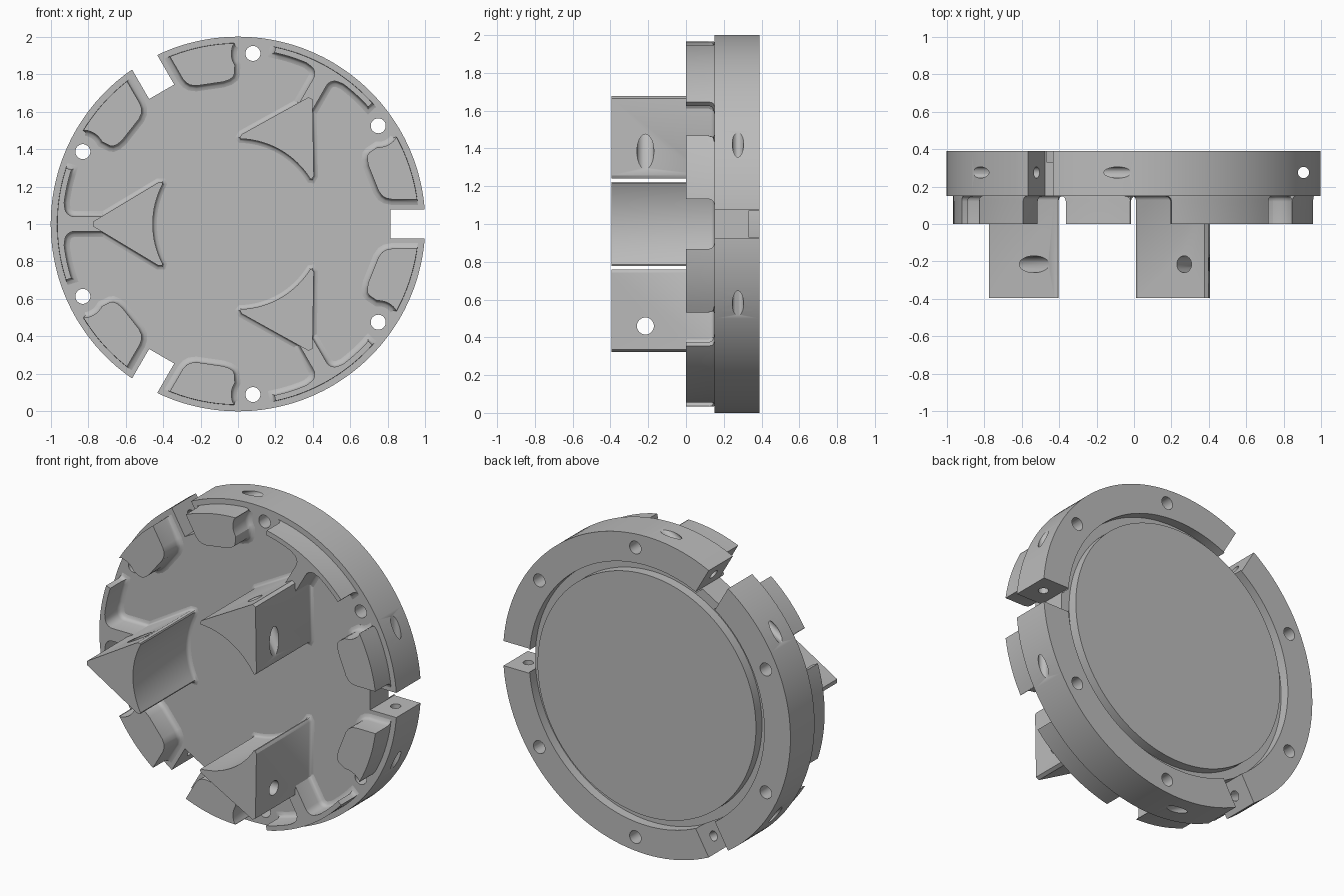
import bpy, bmesh
from math import cos, sin, pi, radians
from mathutils import Matrix, Vector

if "Cube" in bpy.data.objects:
    bpy.data.objects.remove(bpy.data.objects["Cube"], do_unlink=True)

grey = bpy.data.materials.new("plain grey")
grey.use_nodes = True
grey.diffuse_color = (0.5, 0.5, 0.5, 1)
grey.node_tree.nodes["Principled BSDF"].inputs["Base Color"].default_value = (0.5, 0.5, 0.5, 1)

THIRDS = (0, 120, 240)
FRONT, BACK = 0.15, 0.39
parts = []


def turn(deg):
    """Rotation about the disc axis, counter-clockwise seen from the front."""
    return Matrix.Translation((0, 0, 1)) @ Matrix.Rotation(-radians(deg), 4, 'Y')


def make(name, bm, keep=True):
    bmesh.ops.recalc_face_normals(bm, faces=bm.faces)
    mesh = bpy.data.meshes.new(name)
    bm.to_mesh(mesh)
    bm.free()
    mesh.materials.append(grey)
    ob = bpy.data.objects.new(name, mesh)
    bpy.context.collection.objects.link(ob)
    if keep:
        parts.append(ob)
    return ob


def cut(ob, bm):
    """Subtract a cutter mesh and bake the result."""
    cutter = make("cutter", bm, keep=False)
    mod = ob.modifiers.new("cut", 'BOOLEAN')
    mod.operation, mod.solver, mod.object = 'DIFFERENCE', 'EXACT', cutter
    dg = bpy.context.evaluated_depsgraph_get()
    mesh = bpy.data.meshes.new_from_object(ob.evaluated_get(dg))
    ob.modifiers.clear()
    ob.data = mesh
    bpy.data.objects.remove(cutter, do_unlink=True)


def add_rod(bm, matrix, radius, length):
    bmesh.ops.create_cone(bm, cap_ends=True, segments=32, radius1=radius,
                          radius2=radius, depth=length, matrix=matrix)


def arc(radius, start, end, steps, centre=(0, 0)):
    angles = [radians(start + (end - start) * i / steps) for i in range(steps + 1)]
    return [Vector((centre[0] + radius * cos(a), centre[1] + radius * sin(a))) for a in angles]


def offset(points, amount, limit):
    """Grow a counter-clockwise outline, staying inside the limit radius."""
    out = []
    for i, p in enumerate(points):
        d1 = (p - points[i - 1]).normalized()
        d2 = (points[(i + 1) % len(points)] - p).normalized()
        n1, n2 = Vector((d1.y, -d1.x)), Vector((d2.y, -d2.x))
        n = (n1 + n2).normalized()
        q = p + n * amount / max(n.dot(n1), 0.7)
        out.append(q * min(1, limit / q.length))
    return out


def boss(name, outline, top, deg, flare=0.03):
    """Raised block with a filleted foot on the disc face."""
    pts = [Vector(p) for p in outline]
    layers = [(top, 0), (FRONT - flare, 0), (FRONT - flare * .45, flare * .15),
              (FRONT - flare * .15, flare * .45), (FRONT, flare), (FRONT + .01, flare)]
    bm = bmesh.new()
    rings = []
    for y, grow in layers:
        ring = offset(pts, grow, 0.966)
        rings.append([bm.verts.new((p.x, y, p.y)) for p in ring])
    for a, b in zip(rings, rings[1:]):
        for i in range(len(a)):
            bm.faces.new((a[i - 1], a[i], b[i], b[i - 1]))
    bm.faces.new(rings[0])
    bm.faces.new(rings[-1])
    bm.transform(turn(deg))
    return make(name, bm)


def mirrored(points):
    return [Vector((p[0], -p[1])) for p in reversed(points)]


# Round plate with a ring groove in its back
bm = bmesh.new()
profile = [(0, FRONT), (1, FRONT), (1, BACK), (.818, BACK), (.818, BACK - .06),
           (.76, BACK - .06), (.76, BACK), (0, BACK)]
verts = [bm.verts.new((r, y, 0)) for r, y in profile]
edges = [bm.edges.new(pair) for pair in zip(verts, verts[1:])]
bmesh.ops.spin(bm, geom=verts + edges, cent=(0, 0, 0), axis=(0, 1, 0),
               angle=2 * pi, steps=144, use_merge=False)
bmesh.ops.remove_doubles(bm, verts=bm.verts, dist=1e-4)
bm.transform(turn(0))
plate = make("plate", bm)

# Rim notches and bolt holes through the plate
bm = bmesh.new()
for t in THIRDS:
    box = Matrix.Translation((.965, .27, 0)) @ Matrix.Diagonal((.3, .6, .155, 1))
    bmesh.ops.create_cube(bm, size=1, matrix=turn(t) @ box)
    for side in (-35, 35):
        add_rod(bm, turn(t + side) @ Matrix.Translation((.914, .27, 0))
                @ Matrix.Rotation(pi / 2, 4, 'X'), .04, .6)
cut(plate, bm)

# Cross holes running from each notch out through the rim
bm = bmesh.new()
for t in THIRDS:
    add_rod(bm, turn(t) @ Matrix.Translation((.905, .275, 0)), .03, 1.2)
cut(plate, bm)

# Pads on both sides of each notch, hollowed around the bolt holes
bolt = (.914 * cos(radians(35)), .914 * sin(radians(35)))
pad = ([Vector((.82, .132)), Vector((.956, .132))] + arc(.965, 8.5, 29, 8)
       + arc(.115, -30, -93, 8, bolt)
       + [Vector(p) for p in ((.703, .383), (.693, .37), (.69, .345), (.697, .31),
                              (.75, .177), (.77, .15), (.79, .138))])
for t in THIRDS:
    boss("upper_pad", pad, 0, t)
    boss("lower_pad", mirrored(pad), 0, t)

# Rim rails with a stem leading inward to each prong
half = arc(.965, 0, 18, 9)[1:] + arc(.935, 18, 7, 6) + arc(.05, 0, -90, 6, (.875, .09)) + [Vector((.65, .04))]
rail = [Vector((.965, 0))] + half + mirrored(half)
for t in THIRDS:
    boss("rim_rail", rail, 0, t + 60)

# Three-sided prongs with a curved inner face and a slanting cross hole
prong = ([Vector(p) for p in ((.775, -.012), (.775, .012), (.425, .222), (.405, .222))]
         + arc(.455, 28, -28, 16)
         + [Vector(p) for p in ((.405, -.222), (.425, -.222))])
for t in THIRDS:
    ob = boss("prong", prong, -.395, t - 60, flare=.022)
    bm = bmesh.new()
    add_rod(bm, turn(t) @ Matrix.Translation((.22, -.215, -.54))
            @ Matrix.Rotation(pi / 2, 4, 'Y'), .045, .8)
    cut(ob, bm)

# Smooth curved walls, sharp edges
bpy.ops.object.select_all(action='DESELECT')
for ob in parts:
    ob.select_set(True)
bpy.context.view_layer.objects.active = plate
bpy.ops.object.shade_smooth_by_angle(angle=radians(30))
